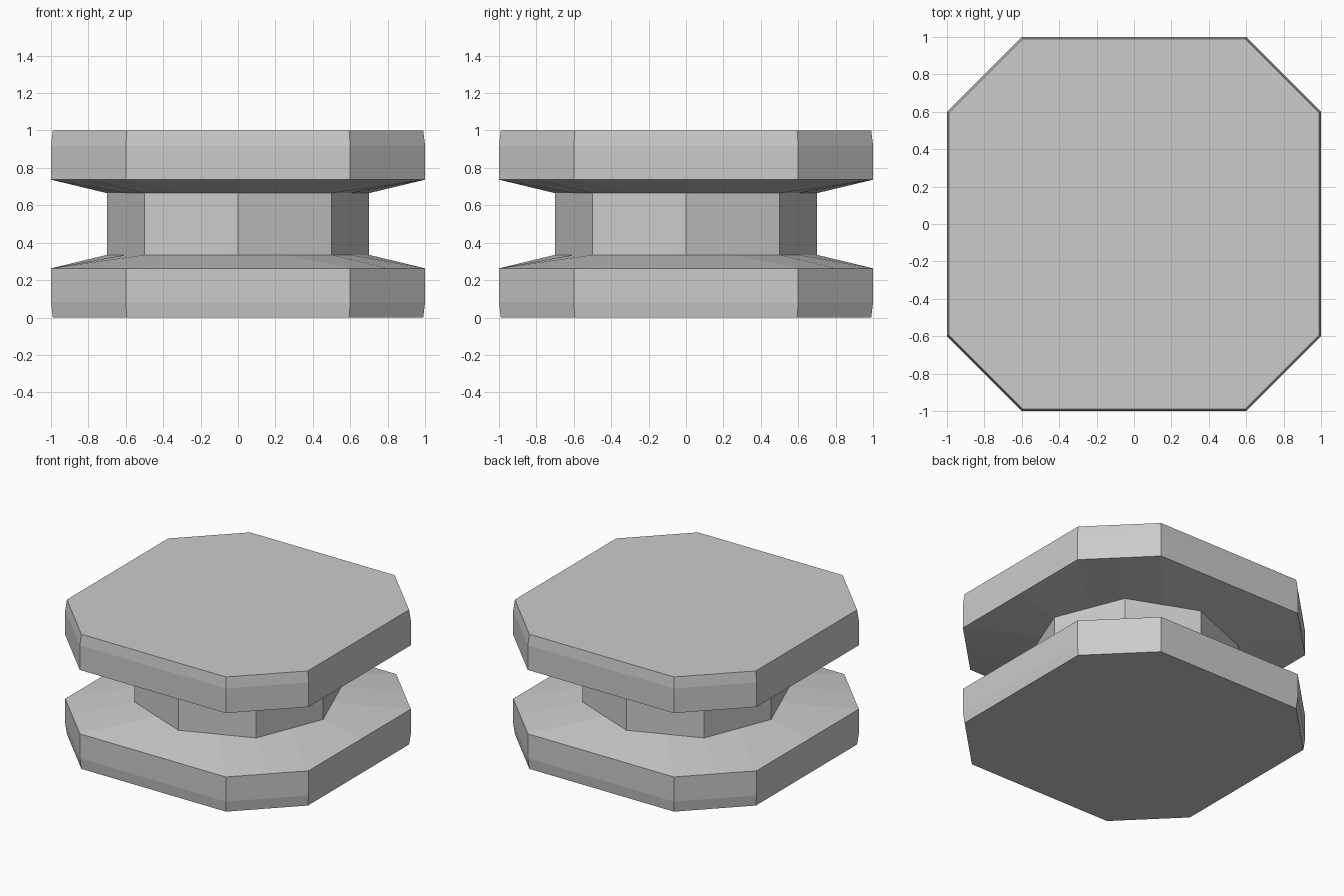
import bpy, bmesh

if "Cube" in bpy.data.objects:
    bpy.data.objects.remove(bpy.data.objects["Cube"])


def ring_points(quadrant):
    """Repeat a quarter outline (4 points) around z by 90 degree turns."""
    pts, q = [], list(quadrant)
    for _ in range(4):
        pts += q
        q = [(-y, x) for x, y in q]
    return pts


# Outlines: plate octagon with edge midpoints, and the turned octagon of the core
plate = ring_points([(1, 0), (1, 0.6), (0.8, 0.8), (0.6, 1)])
core = ring_points([(0.7, 0), (0.6, 0.25), (0.5, 0.5), (0.25, 0.6)])

# Lower half levels (outline, scale, z), mirrored for the upper half
lower = [(plate, 0.99, 0.0), (plate, 1.0, 0.08), (plate, 1.0, 0.263), (core, 1.0, 0.335)]
levels = lower + [(o, s, 1 - z) for o, s, z in reversed(lower)]

# Spool body: loft through all levels and cap the ends
bm = bmesh.new()
rings = [[bm.verts.new((x * s, y * s, z)) for x, y in o] for o, s, z in levels]
n = len(plate)
for a, b in zip(rings, rings[1:]):
    for i in range(n):
        j = (i + 1) % n
        bm.faces.new((a[i], a[j], b[j], b[i]))
bm.faces.new(rings[0][::-1])
bm.faces.new(rings[-1])
bmesh.ops.recalc_face_normals(bm, faces=bm.faces[:])
mesh = bpy.data.meshes.new("spool_body")
bm.to_mesh(mesh)
bm.free()
body = bpy.data.objects.new("spool_body", mesh)
bpy.context.collection.objects.link(body)
